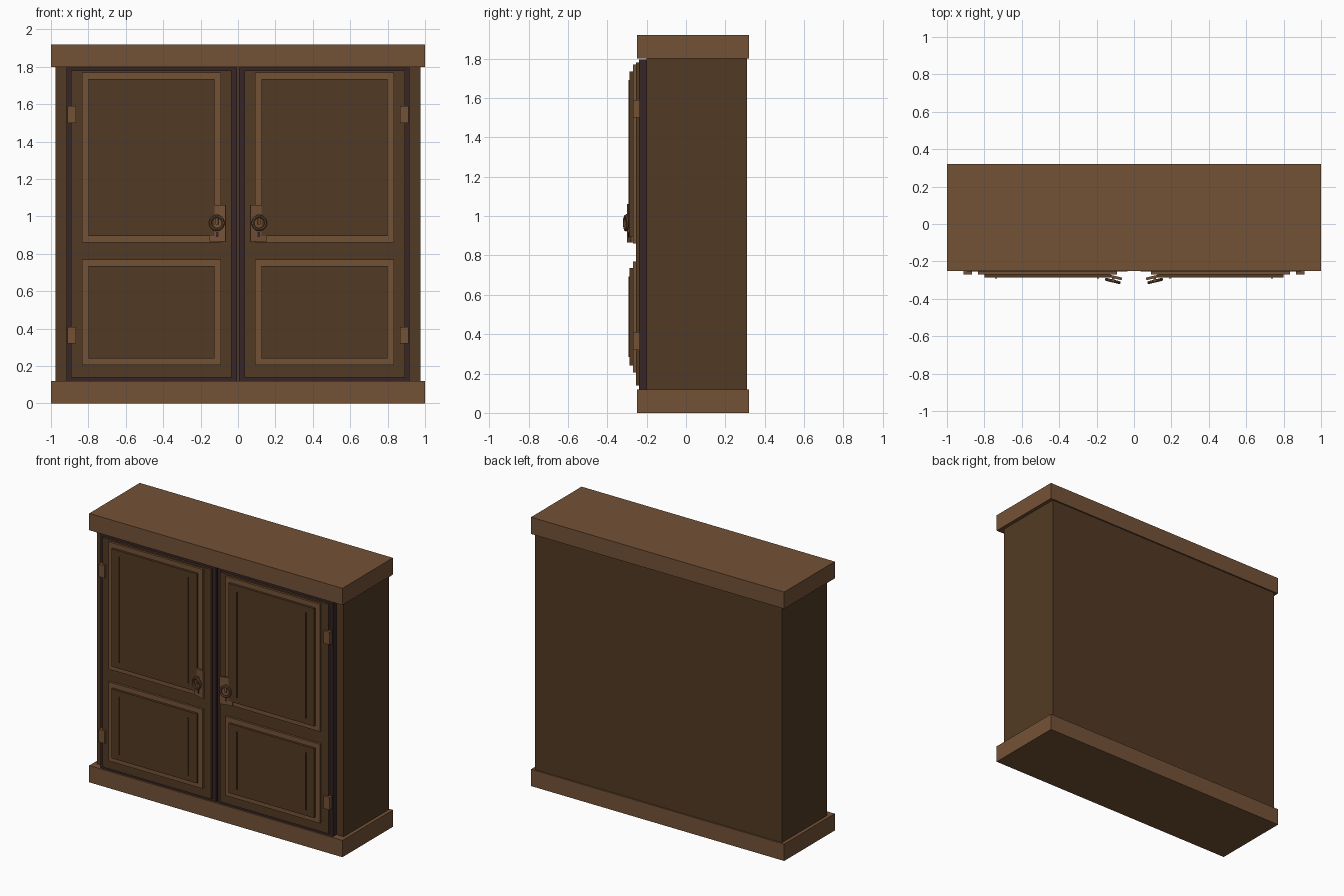
import bpy
import math
from mathutils import Matrix, Vector

if "Cube" in bpy.data.objects:
    bpy.data.objects.remove(bpy.data.objects["Cube"], do_unlink=True)


def make_material(name, rgb):
    mat = bpy.data.materials.new(name)
    mat.use_nodes = True
    color = (*rgb, 1)
    mat.diffuse_color = color
    mat.node_tree.nodes["Principled BSDF"].inputs["Base Color"].default_value = color
    return mat


trim = make_material("trim_brown", (0.175, 0.084, 0.037))
wood = make_material("dark_wood", (0.085, 0.042, 0.017))
shadow_wood = make_material("edge_wood", (0.038, 0.018, 0.020))


def box(name, x, y, z, mat):
    """Box from (min, max) pairs along each axis."""
    x, y, z = sorted(x), sorted(y), sorted(z)
    bpy.ops.mesh.primitive_cube_add(size=1)
    ob = bpy.context.object
    ob.name = name
    size = Vector([b - a for a, b in (x, y, z)])
    centre = Vector([(a + b) / 2 for a, b in (x, y, z)])
    ob.data.transform(Matrix.Translation(centre) @ Matrix.Diagonal((*size, 1)))
    ob.data.materials.append(mat)
    return ob


# Carcass
box("plinth", (-1, 1), (-0.25, 0.32), (0, 0.12), trim)
box("carcass", (-0.975, 0.975), (-0.20, 0.31), (0.12, 1.80), wood)
box("cornice", (-1, 1), (-0.25, 0.32), (1.80, 1.92), trim)


def handle(side, s):
    """Turned ring pull on a backplate, tilted toward the door gap."""
    pivot = Matrix.Translation((s * 0.11, -0.29, 0.965)) @ Matrix.Rotation(s * 0.24, 4, "Z")
    plate = box(side + "_handle_plate", (-0.045, 0.045), (0, 0.014), (-0.10, 0.095), trim)
    post = box(side + "_handle_post", (-0.007, 0.007), (-0.014, 0.002), (-0.008, 0.045), trim)
    keyhole = box(side + "_keyhole", (-0.006, 0.006), (-0.004, 0.002), (-0.075, -0.048), shadow_wood)
    bpy.ops.mesh.primitive_torus_add(major_radius=0.035, minor_radius=0.008,
                                     major_segments=24, minor_segments=8)
    ring = bpy.context.object
    ring.name = side + "_handle_ring"
    ring.data.materials.append(trim)
    ring.data.transform(Matrix.Translation((0, -0.015, 0)) @ Matrix.Rotation(math.pi / 2, 4, "X"))
    bpy.ops.object.shade_smooth_by_angle()
    for ob in (plate, post, keyhole, ring):
        ob.matrix_world = pivot


def door(side, s):
    def part(name, x, y, z, mat):
        return box(f"{side}_{name}", [s * v for v in x], y, z, mat)

    part("door_edge", (0.005, 0.917), (-0.24, -0.20), (0.12, 1.795), shadow_wood)
    part("door_face", (0.035, 0.893), (-0.255, -0.24), (0.14, 1.78), wood)

    # Upper and lower raised panels with mouldings and thin beads
    for level, low, high in (("lower", 0.205, 0.77), ("upper", 0.86, 1.77)):
        part(level + "_moulding", (0.09, 0.835), (-0.27, -0.25), (low, high), trim)
        part(level + "_panel", (0.125, 0.80), (-0.286, -0.265), (low + 0.035, high - 0.035), wood)
        for label, x in (("inner", 0.192), ("outer", 0.737)):
            part(f"{level}_{label}_bead", (x - 0.003, x + 0.003), (-0.293, -0.28),
                 (low + 0.078, high - 0.078), wood)

    for level, z in (("lower", 0.365), ("upper", 1.545)):
        part(level + "_hinge", (0.865, 0.912), (-0.27, -0.235), (z - 0.045, z + 0.045), trim)
    handle(side, s)


for side, s in (("left", 1), ("right", -1)):
    door(side, s)
